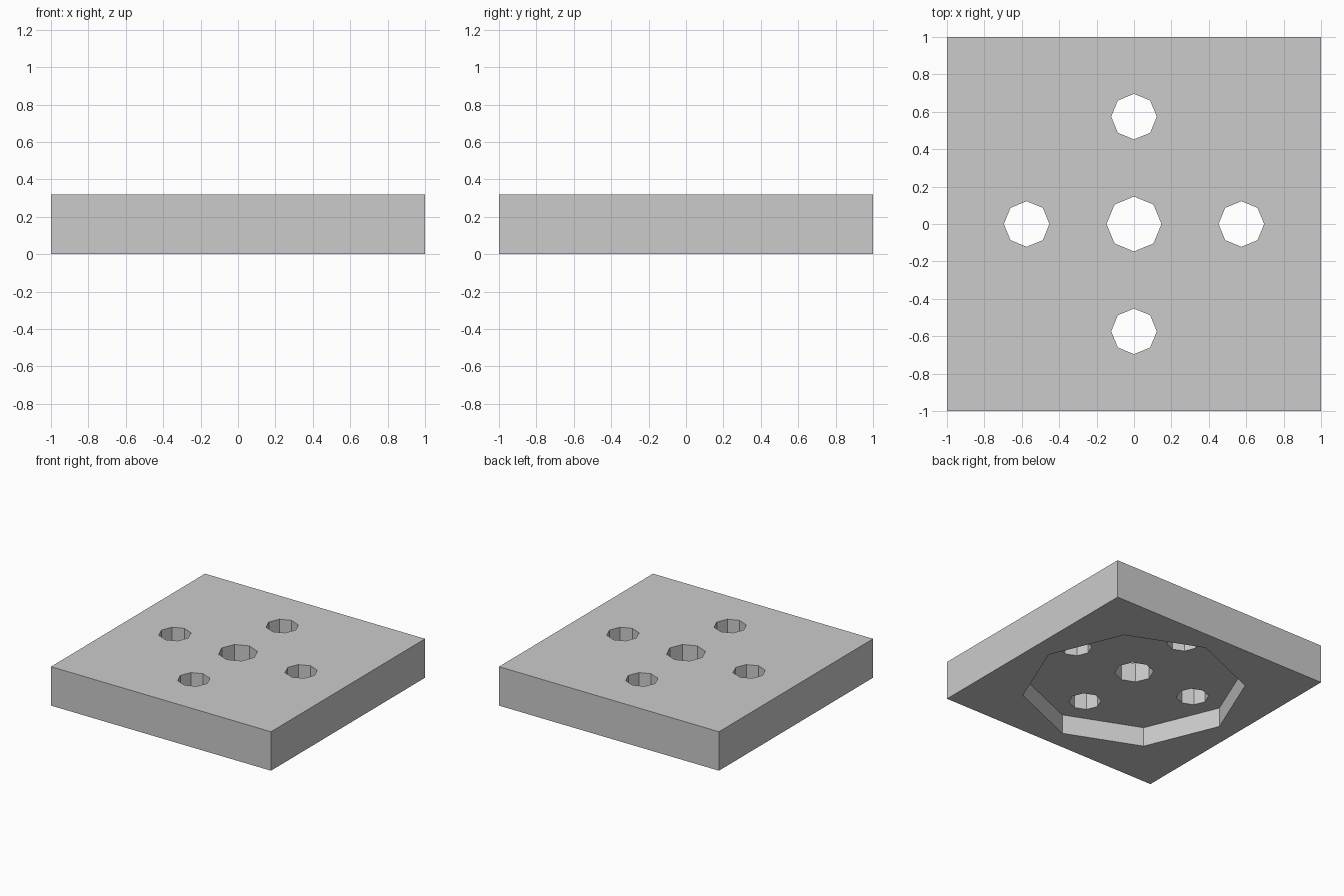
import bpy
from math import cos, sin, pi

if "Cube" in bpy.data.objects:
    bpy.data.objects.remove(bpy.data.objects["Cube"], do_unlink=True)

HEIGHT = 0.32
RECESS_DEPTH = 0.16
RECESS_RADIUS = 0.84
CENTRE_RADIUS = 0.147
BOLT_RADIUS = 0.122
BOLT_CIRCLE = 0.574

grey = bpy.data.materials.new("plain grey")
grey.use_nodes = True
colour = (0.6, 0.6, 0.6, 1)
grey.diffuse_color = colour
grey.node_tree.nodes["Principled BSDF"].inputs["Base Color"].default_value = colour

# Square plate
bpy.ops.mesh.primitive_cube_add(size=2, location=(0, 0, HEIGHT / 2))
plate = bpy.context.object
plate.name = "square_plate"
plate.scale.z = HEIGHT / 2
bpy.ops.object.transform_apply(location=True, scale=True)
plate.data.materials.append(grey)


def cut_octagon(name, x, y, radius, bottom, top):
    """Cut an eight-sided prism, corners on the axes, out of the plate."""
    bpy.ops.mesh.primitive_cylinder_add(
        vertices=8, radius=radius, depth=top - bottom,
        location=(x, y, (top + bottom) / 2))
    cutter = bpy.context.object
    cutter.name = name
    cutter.hide_render = True
    cutter.data.materials.append(grey)
    modifier = plate.modifiers.new(name, "BOOLEAN")
    modifier.operation = "DIFFERENCE"
    modifier.solver = "EXACT"
    modifier.object = cutter
    bpy.context.view_layer.objects.active = plate
    bpy.ops.object.modifier_apply(modifier=name)
    bpy.data.objects.remove(cutter, do_unlink=True)


# Wide recess in the underside
cut_octagon("recess_cutter", 0, 0, RECESS_RADIUS, -0.2, RECESS_DEPTH)

# Centre hole and four bolt holes through the plate
cut_octagon("centre_cutter", 0, 0, CENTRE_RADIUS, -0.2, 0.5)
for i in range(4):
    angle = i * pi / 2
    cut_octagon("bolt_cutter", BOLT_CIRCLE * cos(angle), BOLT_CIRCLE * sin(angle),
                BOLT_RADIUS, -0.2, 0.5)

# Flat, faceted faces
for face in plate.data.polygons:
    face.use_smooth = False
